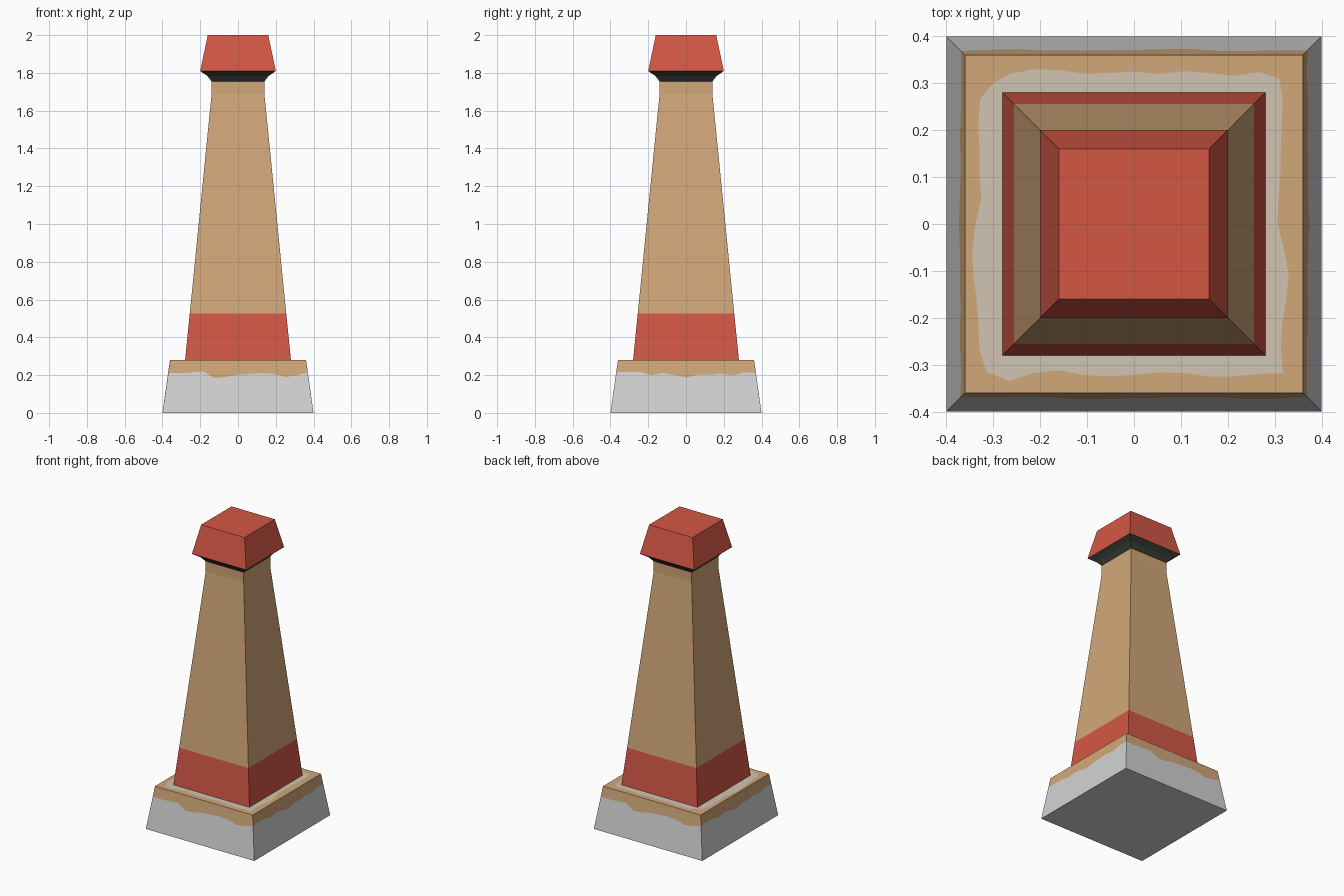
import bpy

if "Cube" in bpy.data.objects:
    bpy.data.objects.remove(bpy.data.objects["Cube"])


def material(name, rgb):
    lin = [((c / 255 + 0.055) / 1.055) ** 2.4 for c in rgb]
    m = bpy.data.materials.new(name)
    m.diffuse_color = (*lin, 1.0)
    m.use_nodes = True
    m.node_tree.nodes["Principled BSDF"].inputs["Base Color"].default_value = m.diffuse_color
    return m


grey = material("plinth grey", (211, 211, 211))
tan = material("tan stone", (209, 167, 121))
beige = material("pale dust", (208, 197, 180))
red = material("red paint", (212, 87, 69))
dark = material("dark collar", (60, 66, 57))


def turn(x, y, side):
    # quarter turns: front, right, back, left
    for _ in range(side):
        x, y = -y, x
    return x, y


def square(half, z, n=1):
    ring = []
    for side in range(4):
        for k in range(n):
            x, y = turn(half * (2 * k / n - 1), -half, side)
            ring.append((x, y, z))
    return ring


def skin(name, rings, mats, bottom=None, top=None):
    """Join matching rings; one material per band, optional end caps."""
    n = len(rings[0])
    verts = [p for r in rings for p in r]
    faces, used = [], []
    for b, mat in enumerate(mats):
        for i in range(n):
            j = (i + 1) % n
            faces.append((b * n + i, b * n + j, (b + 1) * n + j, (b + 1) * n + i))
            used.append(mat)
    if bottom:
        faces.append(tuple(reversed(range(n))))
        used.append(bottom)
    if top:
        faces.append(tuple(range(len(verts) - n, len(verts))))
        used.append(top)
    mesh = bpy.data.meshes.new(name)
    mesh.from_pydata(verts, [], faces)
    slots = list(dict.fromkeys(used))
    for m in slots:
        mesh.materials.append(m)
    for poly, m in zip(mesh.polygons, used):
        poly.material_index = slots.index(m)
    ob = bpy.data.objects.new(name, mesh)
    bpy.context.collection.objects.link(ob)
    return ob


# Plinth: ragged grey edge on the walls, ragged dust patch on the ledge
N = 12
wall_a = [.212, .210, .214, .220, .184, .190, .202, .206, .211, .208, .190, .198]
wall_b = [.216, .217, .217, .200, .211, .202, .187, .202, .202, .208, .198, .215]
ledge = [
    [.315, .335, .318, .312, .322, .325, .322, .317, .318, .325, .325, .320],
    [.318, .313, .316, .325, .330, .320, .306, .308, .312, .313, .315, .317],
    [.310, .324, .316, .322, .326, .320, .325, .322, .321, .328, .330, .320],
    [.300, .328, .332, .330, .330, .326, .338, .345, .343, .336, .332, .330],
]
wall_ring, ledge_ring = [], []
for side in range(4):
    for k in range(N):
        t = 2 * k / N - 1
        z = (wall_a, wall_b)[side % 2][k]
        h = 0.4 - 0.04 * z / 0.28
        wall_ring.append((*turn(t * h, -h, side), z))
        d = ledge[side][k]
        ledge_ring.append((*turn(t * (d if k == 0 else 0.32), -d, side), 0.28))
skin("plinth",
     [square(0.4, 0, N), wall_ring, square(0.36, 0.28, N), ledge_ring, square(0.28, 0.28, N)],
     [grey, tan, tan, beige], bottom=grey)

# Tapered shaft with a painted red band and a short straight top
skin("shaft",
     [square(0.28, 0.28), square(0.2555, 0.525), square(0.14, 1.687), square(0.14, 1.755)],
     [red, tan, tan])

# Flared dark collar under the cap
skin("collar", [square(0.14, 1.755), square(0.163, 1.784), square(0.2, 1.81)], [dark, dark])

# Red cap
skin("cap", [square(0.2, 1.81), square(0.16, 2.0)], [red], top=red)
